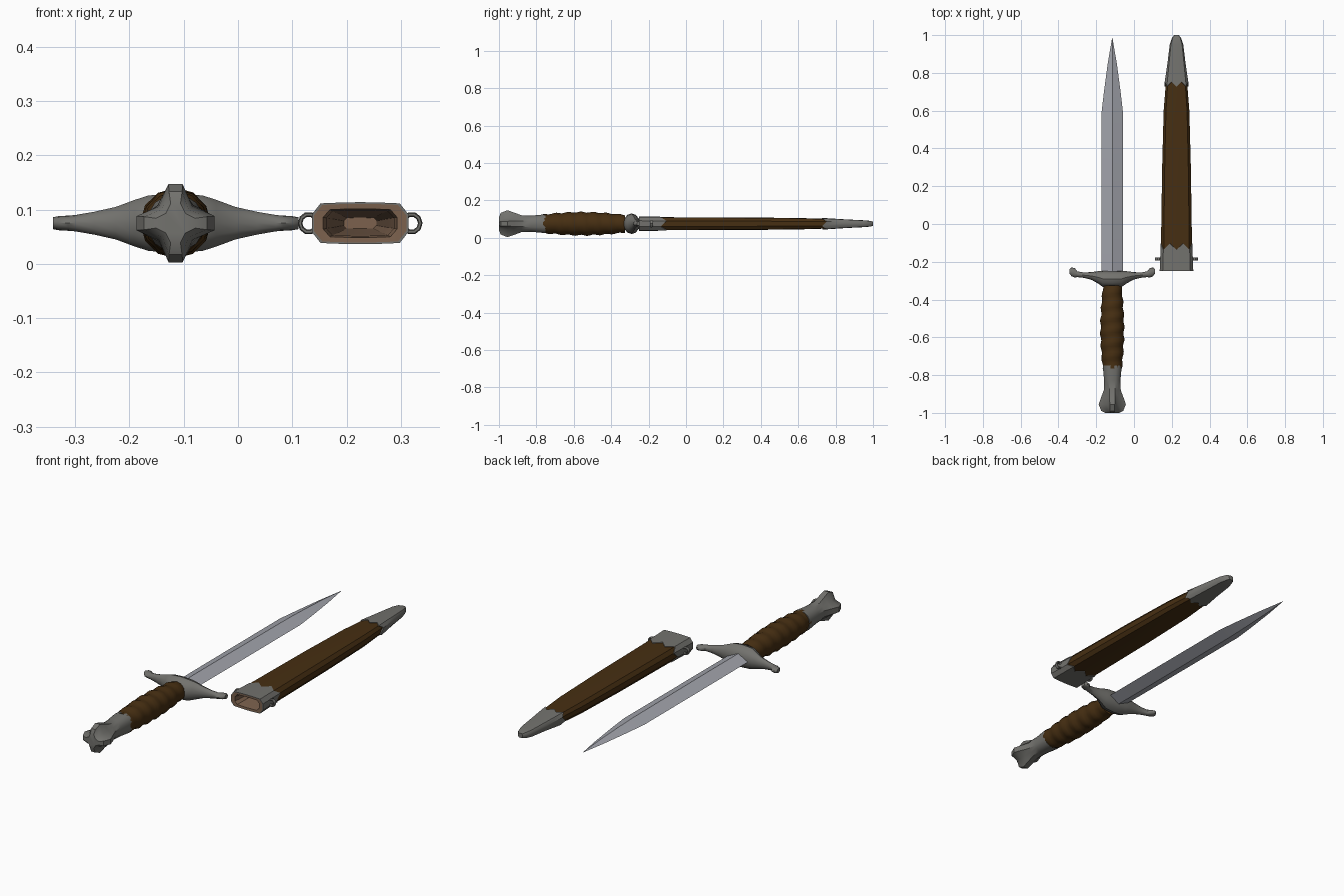
import bpy, bmesh, math
from mathutils import Vector, Matrix

if "Cube" in bpy.data.objects:
    bpy.data.objects.remove(bpy.data.objects["Cube"])

DX, SX, CZ = -0.115, 0.225, 0.075   # dagger axis, scabbard axis, shared height


def material(name, rgb):
    m = bpy.data.materials.new(name)
    m.diffuse_color = (*rgb, 1)
    m.use_nodes = True
    m.node_tree.nodes["Principled BSDF"].inputs["Base Color"].default_value = m.diffuse_color
    return m


GREY = material("dull_grey_metal", (0.17, 0.168, 0.155))
STEEL = material("bright_steel", (0.36, 0.37, 0.41))
LEATHER = material("brown_leather", (0.062, 0.028, 0.006))
LINING = material("tan_lining", (0.20, 0.12, 0.075))


def finish(bm, name, mats, angle=35):
    me = bpy.data.meshes.new(name)
    bm.to_mesh(me)
    bm.free()
    for m in mats:
        me.materials.append(m)
    me.shade_smooth()
    me.set_sharp_from_angle(angle=math.radians(angle))
    ob = bpy.data.objects.new(name, me)
    bpy.context.collection.objects.link(ob)
    return ob


def loft(name, rings, mats, cap_start=True, cap_end=True, recalc=True, mat_rule=None, angle=35):
    """Skin a list of equal-length point rings."""
    bm = bmesh.new()
    vs = [[bm.verts.new(p) for p in r] for r in rings]
    n = len(rings[0])
    for i in range(len(vs) - 1):
        for j in range(n):
            k = (j + 1) % n
            f = bm.faces.new((vs[i][j], vs[i][k], vs[i + 1][k], vs[i + 1][j]))
            f.material_index = mat_rule(i) if mat_rule else 0
    if cap_start:
        bm.faces.new(vs[0][::-1])
    if cap_end:
        f = bm.faces.new(vs[-1])
        f.material_index = mat_rule(len(vs)) if mat_rule else 0
    if recalc:
        bmesh.ops.recalc_face_normals(bm, faces=bm.faces)
    return finish(bm, name, mats, angle)


def ring(shape, cx, y, sx, sz, jag=0.0):
    """Scaled cross-section in the xz plane; jag zigzags it along y."""
    return [Vector((cx + x * sx, y + (jag if i % 2 == 0 else -jag), CZ + z * sz))
            for i, (x, z) in enumerate(shape)]


# Blade: diamond section tapering to a point
diamond = [(1, 0), (0, 1), (-1, 0), (0, -1)]
loft("blade", [ring(diamond, DX, y, w, t) for y, w, t in
               [(-0.27, 0.057, 0.026), (0.0, 0.058, 0.026), (0.58, 0.058, 0.023),
                (0.70, 0.044, 0.019), (0.85, 0.024, 0.012), (0.985, 0.001, 0.001)]],
     [STEEL], angle=25)

# Crossguard: oval section swept along x, arms curling towards the blade
half = [(0.0, -0.332, -0.250, 0.055), (0.05, -0.330, -0.250, 0.051), (0.075, -0.313, -0.252, 0.043),
        (0.11, -0.294, -0.256, 0.030), (0.15, -0.284, -0.258, 0.021), (0.185, -0.280, -0.252, 0.015),
        (0.198, -0.282, -0.236, 0.014), (0.215, -0.275, -0.231, 0.013), (0.226, -0.262, -0.240, 0.011)]
profile = [(-u, a, b, h) for u, a, b, h in half[:0:-1]] + half
guard = []
for u, y0, y1, h in profile:
    guard.append([Vector((DX + u, (y0 + y1) / 2 + (y1 - y0) / 2 * math.cos(a) * 1.08,
                          CZ + h * math.sin(a) * 1.0))
                  for a in [2 * math.pi * k / 12 for k in range(12)]])
loft("crossguard", guard, [GREY])

# Grip: leather with spiral ripples
grip = []
N = 30
for i in range(N + 1):
    t = i / N
    y = -0.765 + 0.44 * t
    swell = math.sin(math.pi * (0.12 + 0.80 * t))
    row = []
    for k in range(12):
        a = 2 * math.pi * k / 12
        r = 1 + 0.055 * math.sin(t * 2 * math.pi * 6.5 + a)
        row.append(Vector((DX + (0.044 + 0.018 * swell) * r * math.cos(a), y,
                           CZ + (0.042 + 0.020 * swell) * r * math.sin(a))))
    grip.append(row)
loft("grip", grip, [LEATHER], angle=50)


# Pommel: four-lobed section flaring at the end
def lobed(y, R, w, v):
    pts = []
    for q in range(4):
        rot = Matrix.Rotation(q * math.pi / 2, 2)
        pts += [rot @ Vector(p) for p in ((R, -w), (R, w), (v, v))]
    return ring([tuple(p) for p in pts], DX, y, 1, 1)


loft("pommel", [lobed(*s) for s in
                [(-1.0, 0.036, 0.009, 0.018), (-0.99, 0.058, 0.012, 0.025), (-0.955, 0.072, 0.013, 0.031),
                 (-0.92, 0.060, 0.014, 0.033), (-0.88, 0.045, 0.015, 0.032), (-0.83, 0.043, 0.018, 0.033),
                 (-0.765, 0.049, 0.020, 0.038), (-0.75, 0.049, 0.020, 0.038)]], [GREY])

# Scabbard cross-section: flattened box with chamfered sides
top = [(1, 0.42), (0.82, 0.96), (0.42, 1), (0, 1.02), (-0.42, 1), (-0.82, 0.96), (-1, 0.42)]
box = top + [(-x, -z) for x, z in top]


def sheath(y, w, h, jag=0.0):
    return ring(box, SX, y, w, h, jag)


loft("scabbard_body", [sheath(-0.2, 0.083, 0.034), sheath(-0.1, 0.082, 0.034),
                       sheath(0.3, 0.076, 0.033), sheath(0.6, 0.068, 0.030),
                       sheath(0.80, 0.052, 0.024)],
     [LEATHER], cap_start=False)

# Throat: metal collar with zigzag edge, folding into the tan lining
loft("scabbard_throat", [sheath(-0.118, 0.080, 0.032, 0.016), sheath(-0.120, 0.085, 0.0365, 0.016),
                         sheath(-0.17, 0.086, 0.037), sheath(-0.25, 0.089, 0.038),
                         sheath(-0.25, 0.085, 0.035), sheath(-0.249, 0.068, 0.026),
                         sheath(-0.22, 0.062, 0.023), sheath(0.2, 0.050, 0.019),
                         sheath(0.6, 0.030, 0.010)],
     [GREY, LINING], cap_start=False, recalc=False, mat_rule=lambda i: int(i >= 4))

# Chape: metal tip with zigzag edge
loft("scabbard_tip", [sheath(0.742, 0.055, 0.024, 0.012), sheath(0.740, 0.0625, 0.0295, 0.012),
                      sheath(0.85, 0.048, 0.023), sheath(0.95, 0.036, 0.018),
                      sheath(0.985, 0.024, 0.015), sheath(1.0, 0.012, 0.011)], [GREY])

# Hanging loops on both sides of the throat
for side, label in ((-1, "left"), (1, "right")):
    rows = []
    for i in range(11):
        a = 2 * math.pi * i / 10
        row = []
        for k in range(6):
            b = 2 * math.pi * k / 6
            r = 0.0165 + 0.0045 * math.cos(b)
            row.append(Vector((SX + side * 0.095 + r * math.cos(a) * 0.95,
                               -0.185 + 0.009 * math.sin(b), CZ + r * math.sin(a))))
        rows.append(row)
    loft("hanging_loop_" + label, rows, [GREY], False, False)
